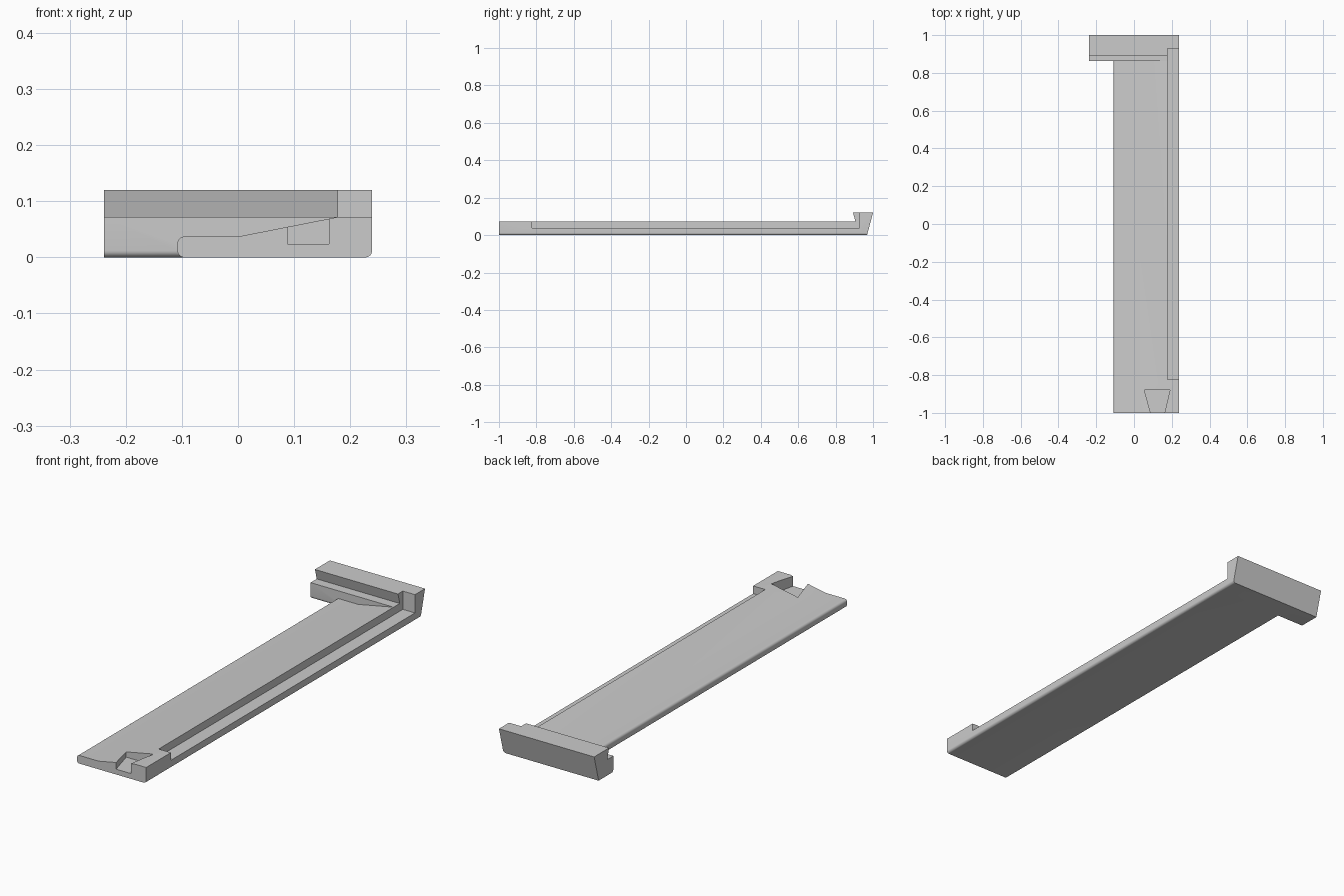
import bpy
import bmesh
from math import cos, sin, pi, radians

if "Cube" in bpy.data.objects:
    bpy.data.objects.remove(bpy.data.objects["Cube"], do_unlink=True)

GREY = (0.6, 0.6, 0.6, 1)
grey = bpy.data.materials.new("plain grey")
grey.use_nodes = True
grey.diffuse_color = GREY
grey.node_tree.nodes["Principled BSDF"].inputs["Base Color"].default_value = GREY

R = 0.012  # edge rounding


def arc(cx, cy, start, steps=6):
    """Quarter circle, counter-clockwise from the start angle in degrees."""
    return [(cx + R * cos(radians(start) + i * pi / 2 / steps),
             cy + R * sin(radians(start) + i * pi / 2 / steps))
            for i in range(steps + 1)]


def prism(name, profile, place, lo, hi):
    """Extrude a 2D profile from lo to hi; place maps (u, v, depth) to xyz."""
    bm = bmesh.new()
    a, b = ([bm.verts.new(place(u, v, d)) for u, v in profile] for d in (lo, hi))
    n = len(profile)
    bm.faces.new(a)
    bm.faces.new(b[::-1])
    for i in range(n):
        j = (i + 1) % n
        bm.faces.new((a[i], b[i], b[j], a[j]))
    bmesh.ops.recalc_face_normals(bm, faces=bm.faces)
    mesh = bpy.data.meshes.new(name)
    bm.to_mesh(mesh)
    bm.free()
    mesh.materials.append(grey)
    obj = bpy.data.objects.new(name, mesh)
    bpy.context.collection.objects.link(obj)
    return obj


def along_x(u, v, d): return (d, u, v)
def along_y(u, v, d): return (u, d, v)
def along_z(u, v, d): return (u, v, d)


def combine(target, tool, operation):
    """Apply a boolean and remove the tool object."""
    mod = target.modifiers.new(operation, 'BOOLEAN')
    mod.operation, mod.object, mod.solver = operation, tool, 'EXACT'
    bpy.context.view_layer.objects.active = target
    bpy.ops.object.modifier_apply(modifier=mod.name)
    bpy.data.objects.remove(tool, do_unlink=True)


def box(name, x0, x1, y0, y1, z0, z1):
    return prism(name, [(x0, y0), (x1, y0), (x1, y1), (x0, y1)], along_z, z0, z1)


X0, X1 = -0.108, 0.239

# Long rail with a thin rounded edge, a ramp and a thick edge
rail = prism("rail",
             arc(X0 + R, R, 180) + arc(X1 - R, R, 270)
             + [(X1, 0.072), (0.178, 0.072), (0, 0.037)]
             + arc(X0 + R, 0.037 - R, 90),
             along_y, -1, 0.94)

# Cross block with a low ledge and an undercut lip
block = prism("end_block",
              arc(0.862 + R, R, 180)
              + [(0.968, 0), (1, 0.12), (0.893, 0.12), (0.906, 0.072), (0.862, 0.072)],
              along_x, -0.239, X1)

# Round the block's lower outer edge to continue the rail
corner = prism("corner_cutter",
               arc(X1 - R, R, 270) + [(X1 + 0.02, R), (X1 + 0.02, -0.02), (X1 - R, -0.02)],
               along_y, 0.8, 1.1)
combine(block, corner, 'DIFFERENCE')
combine(rail, block, 'UNION')

# Step along the thick edge
combine(rail, box("step_cutter", 0.178, 0.3, -0.823, 0.928, 0.037, 0.2), 'DIFFERENCE')

# Dovetail pocket in the front end; its walls continue past the end face
pocket = prism("dovetail_cutter",
               [(0.0825, -1.02), (0.1675, -1.02), (0.162, -1), (0.19, -0.88),
                (0.055, -0.88), (0.088, -1)],
               along_z, 0.024, 0.2)
combine(rail, pocket, 'DIFFERENCE')

rail.name = "rail_with_end_block"
bpy.ops.object.select_all(action='DESELECT')
rail.select_set(True)
bpy.context.view_layer.objects.active = rail
bpy.ops.object.shade_smooth_by_angle(angle=radians(30))
